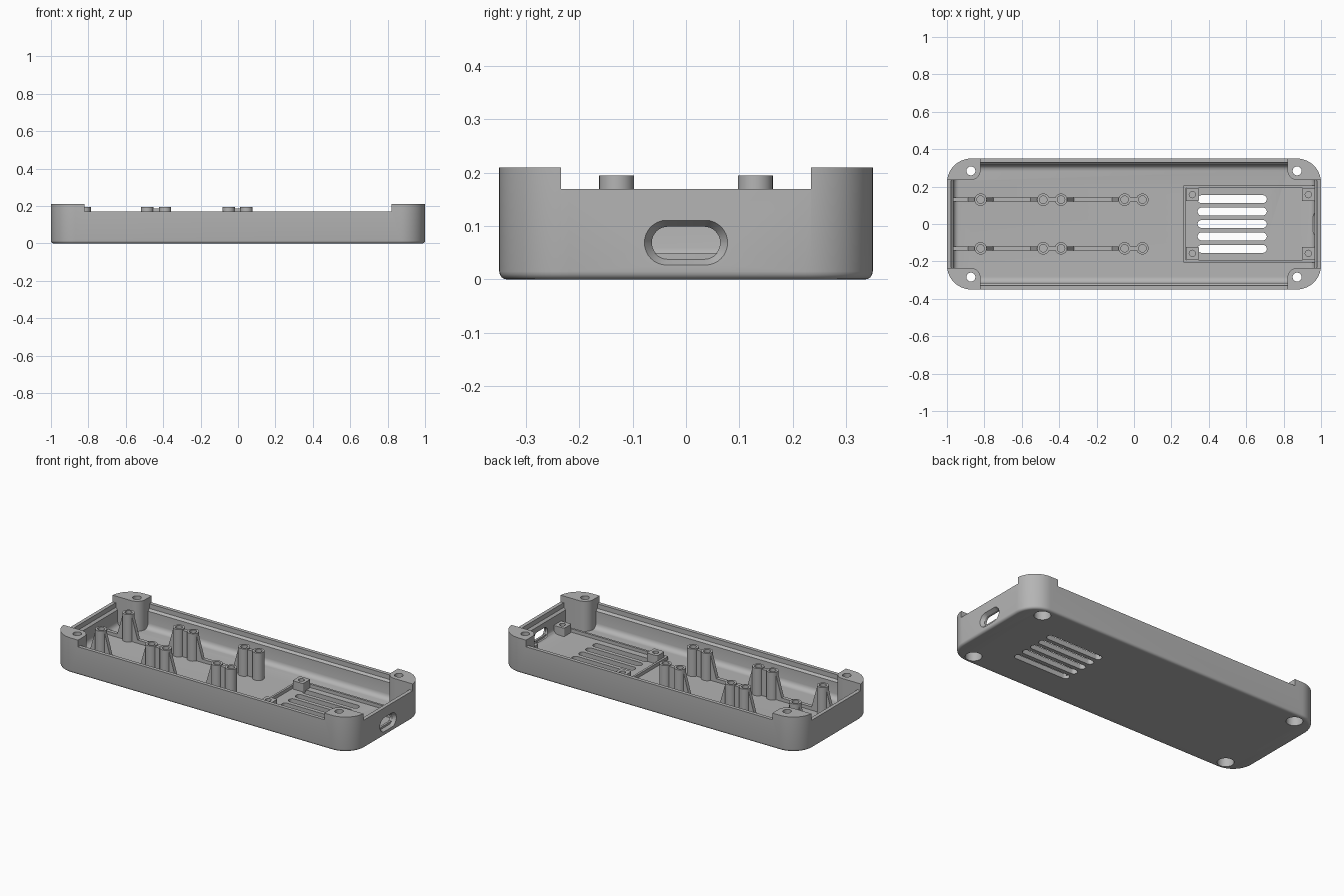
import bpy, bmesh, math

if "Cube" in bpy.data.objects:
    bpy.data.objects.remove(bpy.data.objects["Cube"], do_unlink=True)

grey = bpy.data.materials.new("plain_grey")
grey.use_nodes = True
COLOUR = (0.46, 0.46, 0.46, 1)
grey.diffuse_color = COLOUR
grey.node_tree.nodes["Principled BSDF"].inputs["Base Color"].default_value = COLOUR

HX, HY, R = 1.0, 0.35, 0.13     # outer half sizes and corner radius
FLOOR, RIM, TOP = 0.03, 0.17, 0.21


def finish(name, bm, loc=(0, 0, 0)):
    bmesh.ops.remove_doubles(bm, verts=bm.verts, dist=1e-5)
    bmesh.ops.recalc_face_normals(bm, faces=bm.faces)
    mesh = bpy.data.meshes.new(name)
    bm.to_mesh(mesh)
    bm.free()
    mesh.materials.append(grey)
    obj = bpy.data.objects.new(name, mesh)
    obj.location = loc
    bpy.context.collection.objects.link(obj)
    return obj


def loft(name, rings, loc=(0, 0, 0), seg=8, loop=False):
    """Skin rounded rectangles (half x, half y, corner radius, z)."""
    bm = bmesh.new()
    rows = []
    for hx, hy, r, z in rings:
        row = []
        for q, (sx, sy) in enumerate(((1, 1), (-1, 1), (-1, -1), (1, -1))):
            for i in range(seg + 1):
                a = (q + i / seg) * math.pi / 2
                row.append(bm.verts.new((sx * (hx - r) + r * math.cos(a),
                                         sy * (hy - r) + r * math.sin(a), z)))
        rows.append(row)
    n = len(rows[0])
    pairs = list(zip(rows, rows[1:]))
    if loop:
        pairs.append((rows[-1], rows[0]))
    else:
        bm.faces.new(rows[0])
        bm.faces.new(rows[-1])
    for a, b in pairs:
        for i in range(n):
            j = (i + 1) % n
            bm.faces.new((a[i], a[j], b[j], b[i]))
    return finish(name, bm, loc)


def prism_y(name, outline, y, width):
    """Extrude an x-z outline along y."""
    bm = bmesh.new()
    face = bm.faces.new([bm.verts.new((x, y - width / 2, z)) for x, z in outline])
    out = bmesh.ops.extrude_face_region(bm, geom=[face])["geom"]
    bmesh.ops.translate(bm, vec=(0, width, 0),
                        verts=[v for v in out if isinstance(v, bmesh.types.BMVert)])
    return finish(name, bm)


def cut(obj, cutter):
    cutter.hide_render = True
    mod = obj.modifiers.new("cut", "BOOLEAN")
    mod.operation, mod.solver, mod.object = "DIFFERENCE", "EXACT", cutter
    bpy.context.view_layer.objects.active = obj
    bpy.ops.object.modifier_apply(modifier=mod.name)
    bpy.data.objects.remove(cutter, do_unlink=True)


def inset(d, z):
    return (HX - d, HY - d, R - d, z)


def tube(name, radius, hole, base, top, hole_base, x, y):
    return loft(name, [(radius, radius, radius, base), (radius, radius, radius, top),
                       (hole, hole, hole, top), (hole, hole, hole, hole_base)], (x, y, 0), 6)


CORNERS = [(sx, sy) for sx in (1, -1) for sy in (1, -1)]

# Outer block with a rounded bottom edge
quarter = [math.radians(a) for a in (0, 22.5, 45, 67.5, 90)]
f = 0.015
tray = loft("tray", [inset(f * (1 - math.sin(a)), f * (1 - math.cos(a))) for a in quarter]
            + [inset(0, TOP)], seg=14)

# Cavity with filleted floor and lip; it leaves the four corner posts standing
g = 0.03
cavity = loft("cavity", [inset(0.034 + g * (1 - math.sin(a)), FLOOR + g * (1 - math.cos(a)))
                         for a in quarter]
              + [inset(0.034, 0.13), inset(0.022, 0.142), inset(0.022, RIM),
                 inset(-0.1, RIM), inset(-0.1, 0.3)], seg=14)
for sx, sy in CORNERS:
    cut(cavity, loft("post_space", [(0.2, 0.2, 0.055, -0.1), (0.2, 0.2, 0.055, 0.4)],
                     (sx * 1.02, sy * 0.434, 0)))
cut(tray, cavity)

# Counterbored screw holes through the posts
for sx, sy in CORNERS:
    cut(tray, loft("screw_hole", [(r, r, r, z) for r, z in
                                  ((0.045, -0.05), (0.045, 0.06), (0.024, 0.06), (0.024, 0.3))],
                   (sx * 0.872, sy * 0.284, 0)))

# Vent slots in the floor
for i in range(-2, 3):
    cut(tray, loft("vent_slot", [(0.185, 0.021, 0.0209, -0.05), (0.185, 0.021, 0.0209, 0.1)],
                   (0.525, i * 0.0665, 0)))

# Flared connector port in the end wall
port = loft("port", [(0.03, 0.064, 0.0299, -0.1), (0.03, 0.064, 0.0299, -0.02),
                     (0.042, 0.078, 0.0419, 0), (0.042, 0.078, 0.0419, 0.05)], (1, 0, 0.069))
port.rotation_euler = (0, math.pi / 2, 0)
bpy.context.view_layer.update()
cut(tray, port)

# Low frame around the vents, with four pilot-hole bosses
parts = [tray]
base = FLOOR - 0.01
parts.append(loft("vent_frame", [(0.36, 0.205, 0.004, base), (0.36, 0.205, 0.004, 0.05),
                                 (0.347, 0.192, 0.004, 0.05), (0.347, 0.192, 0.004, base)],
                  (0.622, 0, 0), seg=2, loop=True))
for sx, sy in CORNERS:
    parts.append(loft("board_boss", [(0.035, 0.035, 0.006, base), (0.035, 0.035, 0.006, 0.08),
                                     (0.017, 0.017, 0.017, 0.08), (0.017, 0.017, 0.017, 0.04)],
                      (0.622 + sx * 0.31, sy * 0.157, 0), 4))

# Two rows of standoffs joined by gusseted ribs
STANDS = (-0.82, -0.485, -0.39, -0.05, 0.045)
PEAK, LOW, REACH, GRIP = 0.188, 0.05, 0.068, 0.028
for y in (-0.13, 0.13):
    for x in STANDS:
        parts.append(tube("standoff", 0.033, 0.02, base, 0.195, 0.06, x, y))
    first = STANDS[0]
    parts.append(prism_y("end_rib", [(-0.975, base), (-0.975, LOW), (first - REACH, LOW),
                                     (first - GRIP, PEAK), (first - GRIP, base)], y, 0.022))
    for a, b in zip(STANDS, STANDS[1:]):
        a0, b0 = a + GRIP, b - GRIP
        if b - a > 0.2:
            line = [(a0, base), (a0, PEAK), (a + REACH, LOW), (b - REACH, LOW),
                    (b0, PEAK), (b0, base)]
        else:
            line = [(a0, base), (a0, PEAK), (b0, PEAK), (b0, base)]
        parts.append(prism_y("rib", line, y, 0.022))

# Smooth rounded faces, keep hard edges
bpy.ops.object.select_all(action="DESELECT")
for p in parts:
    p.select_set(True)
bpy.context.view_layer.objects.active = tray
bpy.ops.object.shade_smooth_by_angle(angle=math.radians(30))
